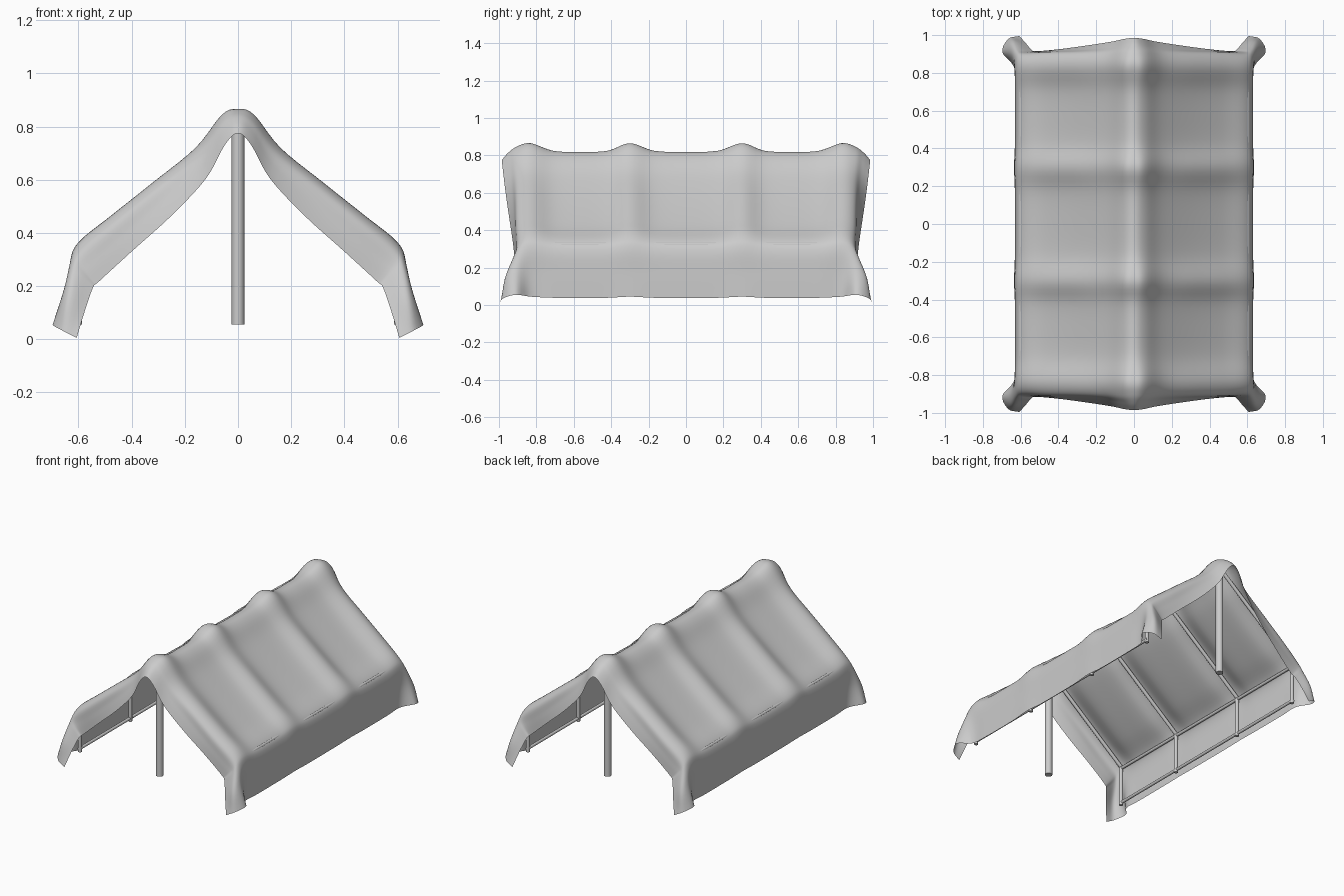
import bpy, bmesh, math
from mathutils import Vector

if "Cube" in bpy.data.objects:
    bpy.data.objects.remove(bpy.data.objects["Cube"])

# Half cross-sections (x, z) from ridge to hem: over a rafter, and sagging between rafters
HIGH = [(0, .865), (.06, .845), (.16, .72), (.32, .59), (.48, .463), (.595, .37),
        (.63, .30), (.632, .17), (.635, .045)]
LOW = [(0, .818), (.06, .79), (.15, .69), (.31, .55), (.47, .425), (.59, .345),
       (.625, .285), (.63, .17), (.63, .038)]
# End flap rows (x, y, z): bend, middle, hem
BEND = [(0, .90, .85), (.06, .905, .82), (.153, .90, .70), (.313, .90, .567), (.47, .90, .438),
        (.59, .895, .338), (.628, .90, .28), (.66, .91, .17), (.697, .91, .055)]
MIDDLE = [(0, .95, .815), (.055, .945, .78), (.135, .935, .655), (.28, .922, .52), (.435, .915, .385),
          (.56, .91, .28), (.605, .925, .25), (.64, .965, .15), (.665, .98, .035)]
HEM = [(0, .985, .775), (.05, .98, .73), (.12, .965, .605), (.25, .945, .465), (.40, .925, .33),
       (.52, .915, .22), (.545, .925, .195), (.575, .96, .11), (.607, .995, .005)]
# Body stations along y: (y, blend toward the rafter section)
STATIONS = [(0, 0), (.17, .15), (.30, 1), (.42, .15), (.57, 0), (.71, .15), (.83, 1)]


def spline(pts, n):
    """Catmull-Rom curve through pts with n steps per span."""
    p = [2 * pts[0] - pts[1]] + pts + [2 * pts[-1] - pts[-2]]
    out = []
    for i in range(1, len(p) - 2):
        a, b, c, d = p[i - 1:i + 3]
        for k in range(n):
            t = k / n
            out.append(.5 * (2 * b + (c - a) * t + (2 * a - 5 * b + 4 * c - d) * t * t
                             + (3 * b - a - 3 * c + d) * t ** 3))
    return out + [pts[-1]]


def full_row(half):
    """Mirror a half section across x = 0."""
    return [Vector((-p[0], p[1], p[2])) for p in half[:0:-1]] + [Vector(p) for p in half]


# Draped cloth
rows = []
for y, w in STATIONS:
    rows.append(full_row([(l[0] + (h[0] - l[0]) * w, y, l[1] + (h[1] - l[1]) * w)
                          for l, h in zip(LOW, HIGH)]))
rows += [full_row(r) for r in (BEND, MIDDLE, HEM)]
rows = [[Vector((p.x, -p.y, p.z)) for p in r] for r in rows[:0:-1]] + rows
rows = [spline(r, 5) for r in rows]
columns = [spline(list(c), 5) for c in zip(*rows)]
bm = bmesh.new()
grid = [[bm.verts.new(p) for p in c] for c in columns]
for a, b in zip(grid, grid[1:]):
    for j in range(len(a) - 1):
        bm.faces.new((a[j], b[j], b[j + 1], a[j + 1]))
bmesh.ops.recalc_face_normals(bm, faces=bm.faces)
mesh = bpy.data.meshes.new("tent_cloth")
bm.to_mesh(mesh)
bm.free()
mesh.shade_smooth()
bpy.context.collection.objects.link(bpy.data.objects.new("tent_cloth", mesh))


def rod(name, a, b, r):
    """Round bar between two points."""
    a, b = Vector(a), Vector(b)
    bpy.ops.mesh.primitive_cylinder_add(vertices=16, radius=r, depth=(b - a).length,
                                        location=(a + b) / 2)
    o = bpy.context.object
    o.name = name
    o.rotation_euler = (b - a).to_track_quat('Z', 'Y').to_euler()
    bpy.ops.object.shade_smooth_by_angle(angle=math.radians(40))


# Main poles and ridge beam
for y in (-.84, .84):
    rod("main_pole", (0, y, .055), (0, y, .815), .024)
rod("ridge_beam", (0, -.86, .79), (0, .86, .79), .016)

# Side posts, rafters and rails
for s in (-1, 1):
    for y in (-.84, -.3, .3, .84):
        rod("side_post", (s * .598, y, .055), (s * .598, y, .33), .012)
        rod("rafter", (s * .01, y, .815), (s * .598, y, .335), .012)
    for z in (.075, .325):
        rod("side_rail", (s * .6, -.85, z), (s * .6, .85, z), .010)
